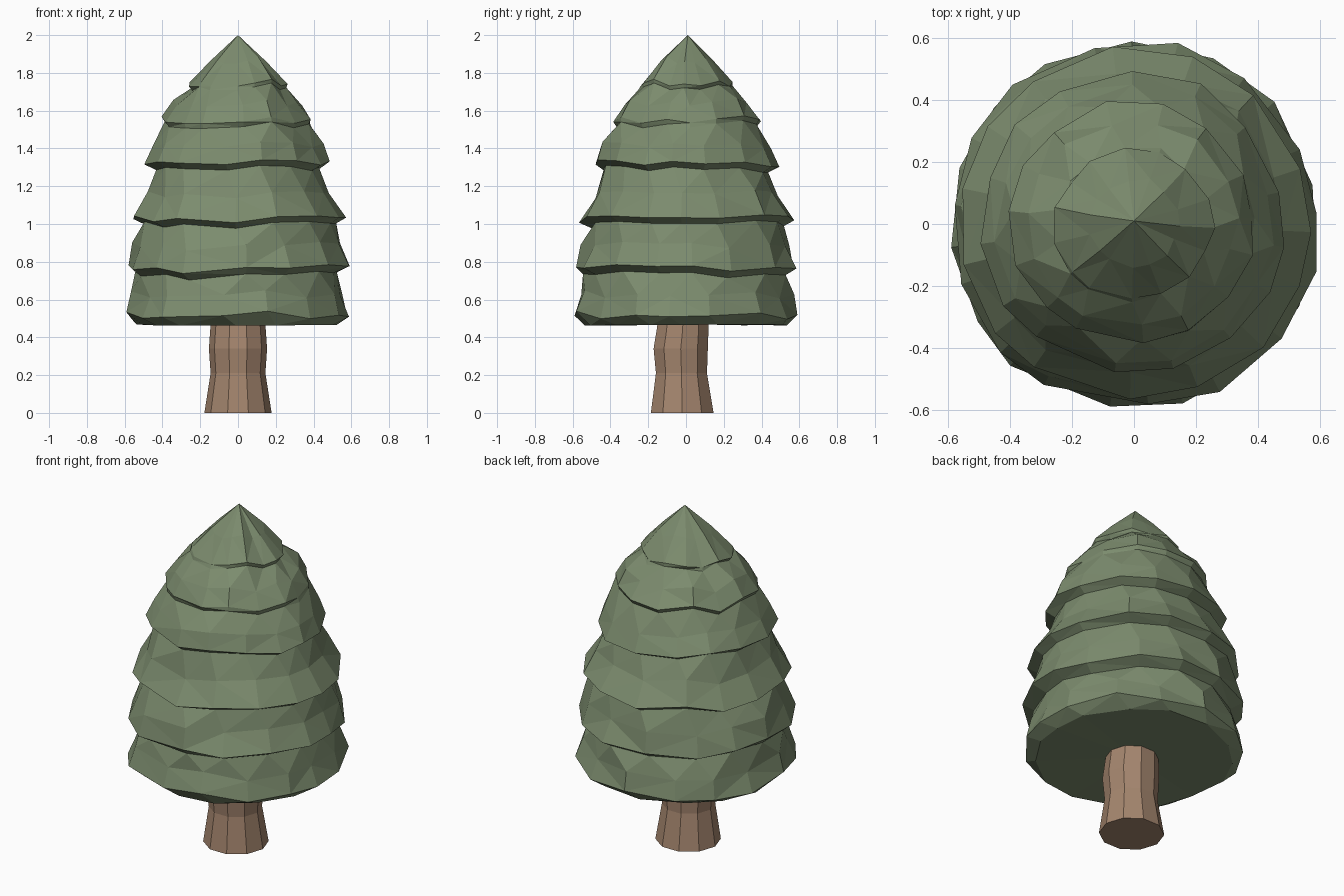
import bpy, bmesh, math, random

if "Cube" in bpy.data.objects:
    bpy.data.objects.remove(bpy.data.objects["Cube"])

random.seed(7)


def material(name, color):
    m = bpy.data.materials.new(name)
    m.diffuse_color = (*color, 1)
    m.use_nodes = True
    m.node_tree.nodes["Principled BSDF"].inputs["Base Color"].default_value = m.diffuse_color
    return m


def loft(name, rings, mat, tip=None, base=None):
    """Skin rings of points from top to bottom, closing with tip/base points or n-gons."""
    bm = bmesh.new()
    loops = [[bm.verts.new(p) for p in ring] for ring in rings]
    n = len(loops[0])
    for a, b in zip(loops, loops[1:]):
        for i in range(n):
            j = (i + 1) % n
            bm.faces.new((a[i], b[i], b[j], a[j]))
    for loop, point in ((loops[0], tip), (loops[-1], base)):
        if point:
            c = bm.verts.new(point)
            for i in range(n):
                bm.faces.new((loop[i], loop[(i + 1) % n], c))
        else:
            bm.faces.new(loop)
    bmesh.ops.triangulate(bm, faces=[f for f in bm.faces if len(f.verts) == 4])
    bmesh.ops.recalc_face_normals(bm, faces=bm.faces)
    me = bpy.data.meshes.new(name)
    bm.to_mesh(me)
    bm.free()
    me.materials.append(mat)
    ob = bpy.data.objects.new(name, me)
    bpy.context.collection.objects.link(ob)
    return ob


# Foliage: (radius, height, tier); each tier flares out to a lip, then tucks in
SIDES = 15
profile = [
    (0.15, 1.87, 0), (0.25, 1.75, 0), (0.245, 1.73, 0),
    (0.33, 1.64, 1), (0.39, 1.55, 1), (0.375, 1.525, 1),
    (0.44, 1.42, 2), (0.485, 1.325, 2), (0.435, 1.295, 2),
    (0.485, 1.16, 3), (0.56, 1.03, 3), (0.505, 1.00, 3),
    (0.545, 0.88, 4), (0.59, 0.76, 4), (0.53, 0.725, 4),
    (0.555, 0.63, 5), (0.595, 0.52, 5), (0.53, 0.465, 6),
]
lip_wave = [[random.uniform(-0.025, 0.025) for _ in range(SIDES)] for _ in range(6)]
lip_wave.append([random.uniform(-0.004, 0.004) for _ in range(SIDES)])
turn = [random.uniform(-0.1, 0.1) for _ in range(SIDES)]
rings = []
for r, z, tier in profile:
    ring = []
    for i in range(SIDES):
        a = math.tau * i / SIDES + turn[i] + 0.12 * math.sin(tier * 2.1)
        rr = min(r * 1.01 + random.uniform(-0.014, 0.014), 0.61)
        ring.append((rr * math.cos(a), rr * math.sin(a), z + lip_wave[tier][i]))
    rings.append(ring)
loft("foliage", rings, material("needles", (0.20, 0.26, 0.155)),
     tip=(0, 0.01, 2.0), base=(0, 0, 0.47))

# Trunk: ten-sided, flared at the foot, slightly bent
trunk_rings = []
for r, cy, z in [(0.14, -0.015, 0.52), (0.147, -0.018, 0.44), (0.154, -0.028, 0.34),
                 (0.145, -0.024, 0.21), (0.178, -0.02, 0.0)]:
    trunk_rings.append([(r * math.cos(math.tau * i / 10),
                         cy + r * 0.98 * math.sin(math.tau * i / 10), z)
                        for i in range(10)])
loft("trunk", trunk_rings, material("bark", (0.37, 0.235, 0.155)))
